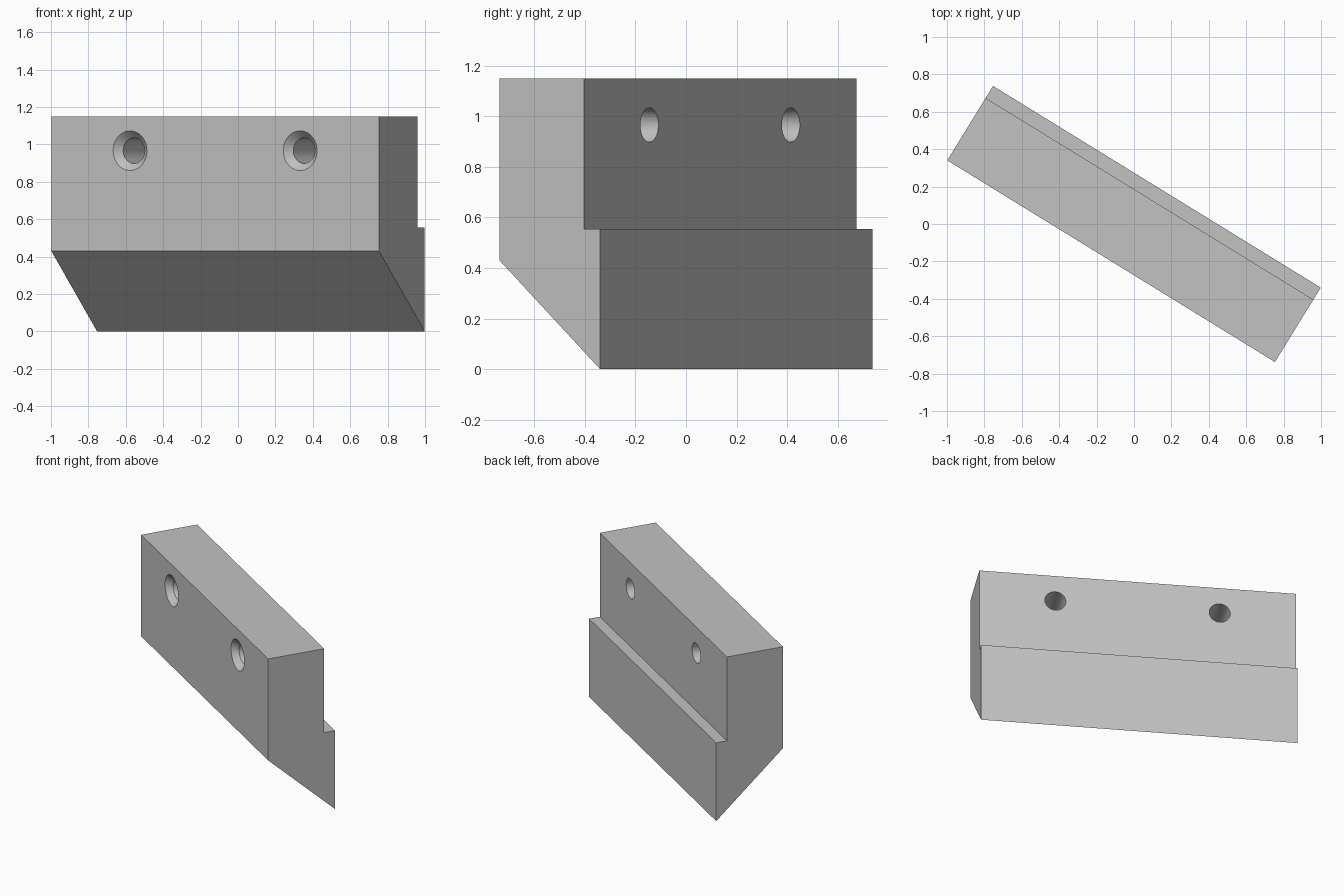
import bpy, bmesh, math
from mathutils import Matrix

if "Cube" in bpy.data.objects:
    bpy.data.objects.remove(bpy.data.objects["Cube"], do_unlink=True)

LENGTH, DEPTH, HEIGHT = 2.057, 0.467, 1.15
FRONT, BACK = -DEPTH / 2, DEPTH / 2
TURN = Matrix.Rotation(math.radians(-31.6), 4, "Z")

grey = bpy.data.materials.new("plain grey")
grey.use_nodes = True
colour = (0.54, 0.54, 0.54, 1)
grey.diffuse_color = colour
grey.node_tree.nodes["Principled BSDF"].inputs["Base Color"].default_value = colour


def make_object(name, bm):
    bmesh.ops.recalc_face_normals(bm, faces=bm.faces)
    mesh = bpy.data.meshes.new(name)
    bm.to_mesh(mesh)
    bm.free()
    mesh.materials.append(grey)
    obj = bpy.data.objects.new(name, mesh)
    bpy.context.collection.objects.link(obj)
    obj.matrix_world = TURN
    return obj


# Jaw block: side profile (y, z) with a chamfered front foot and a back ledge
profile = [(FRONT, 0.43), (BACK, 0), (BACK, 0.555), (BACK - 0.075, 0.555),
           (BACK - 0.075, HEIGHT), (FRONT, HEIGHT)]
bm = bmesh.new()
face = bm.faces.new([bm.verts.new((-LENGTH / 2, y, z)) for y, z in profile])
side = bmesh.ops.extrude_face_region(bm, geom=[face])
verts = [g for g in side["geom"] if isinstance(g, bmesh.types.BMVert)]
bmesh.ops.translate(bm, verts=verts, vec=(LENGTH, 0, 0))
block = make_object("jaw_block", bm)

# Countersunk screw holes: stacked rings (y, radius) capped at both ends
SIDES = 48
rings = [(FRONT - 0.02, 0.125), (FRONT + 0.04, 0.068), (BACK + 0.1, 0.068)]
bm = bmesh.new()
for x in (-0.534, 0.534):
    loops = []
    for y, r in rings:
        angles = [math.tau * i / SIDES for i in range(SIDES)]
        loops.append([bm.verts.new((x + r * math.cos(a), y, 0.966 + r * math.sin(a)))
                      for a in angles])
    for a, b in zip(loops, loops[1:]):
        for i in range(SIDES):
            j = (i + 1) % SIDES
            bm.faces.new((a[i], a[j], b[j], b[i]))
    bm.faces.new(loops[0])
    bm.faces.new(loops[-1])
cutter = make_object("screw_hole_cutter", bm)
cutter.hide_render = True

# Cut the holes, then drop the cutter
cut = block.modifiers.new("screw_holes", "BOOLEAN")
cut.operation = "DIFFERENCE"
cut.solver = "EXACT"
cut.object = cutter
bpy.ops.object.select_all(action="DESELECT")
block.select_set(True)
bpy.context.view_layer.objects.active = block
bpy.context.view_layer.update()
bpy.ops.object.modifier_apply(modifier=cut.name)
bpy.data.objects.remove(cutter, do_unlink=True)

bpy.ops.object.shade_smooth_by_angle(angle=math.radians(25))
